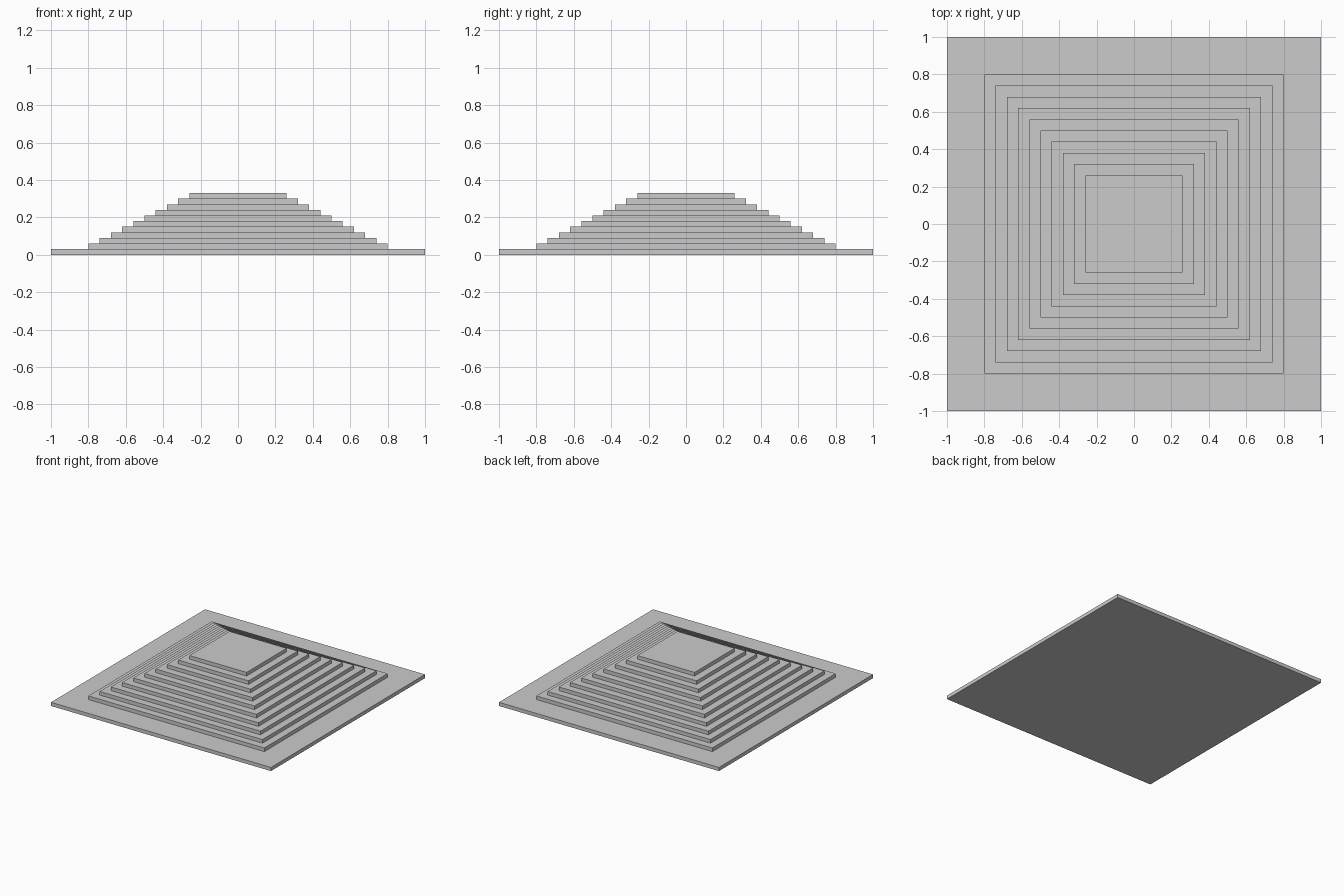
import bpy

STEP_HEIGHT = 0.03
STEP_INSET = 0.06
STEP_COUNT = 10

if "Cube" in bpy.data.objects:
    bpy.data.objects.remove(bpy.data.objects["Cube"], do_unlink=True)

# Plain stone colour shared by every slab
stone = bpy.data.materials.new("grey stone")
stone.use_nodes = True
grey = (0.6, 0.6, 0.6, 1)
stone.diffuse_color = grey
stone.node_tree.nodes["Principled BSDF"].inputs["Base Color"].default_value = grey


def slab(name, half_width, level):
    """Square slab, one step high, resting on the given level."""
    bpy.ops.mesh.primitive_cube_add(size=1, location=(0, 0, (level + 0.5) * STEP_HEIGHT))
    obj = bpy.context.object
    obj.name = name
    obj.scale = (2 * half_width, 2 * half_width, STEP_HEIGHT)
    bpy.ops.object.transform_apply(location=False, rotation=False, scale=True)
    obj.data.materials.append(stone)
    return obj


# Wide ground slab
slab("base_slab", 1, 0)

# Steps shrinking evenly towards the top platform
for i in range(STEP_COUNT):
    name = "top_platform" if i == STEP_COUNT - 1 else f"step_{i + 1}"
    slab(name, 0.8 - i * STEP_INSET, i + 1)
